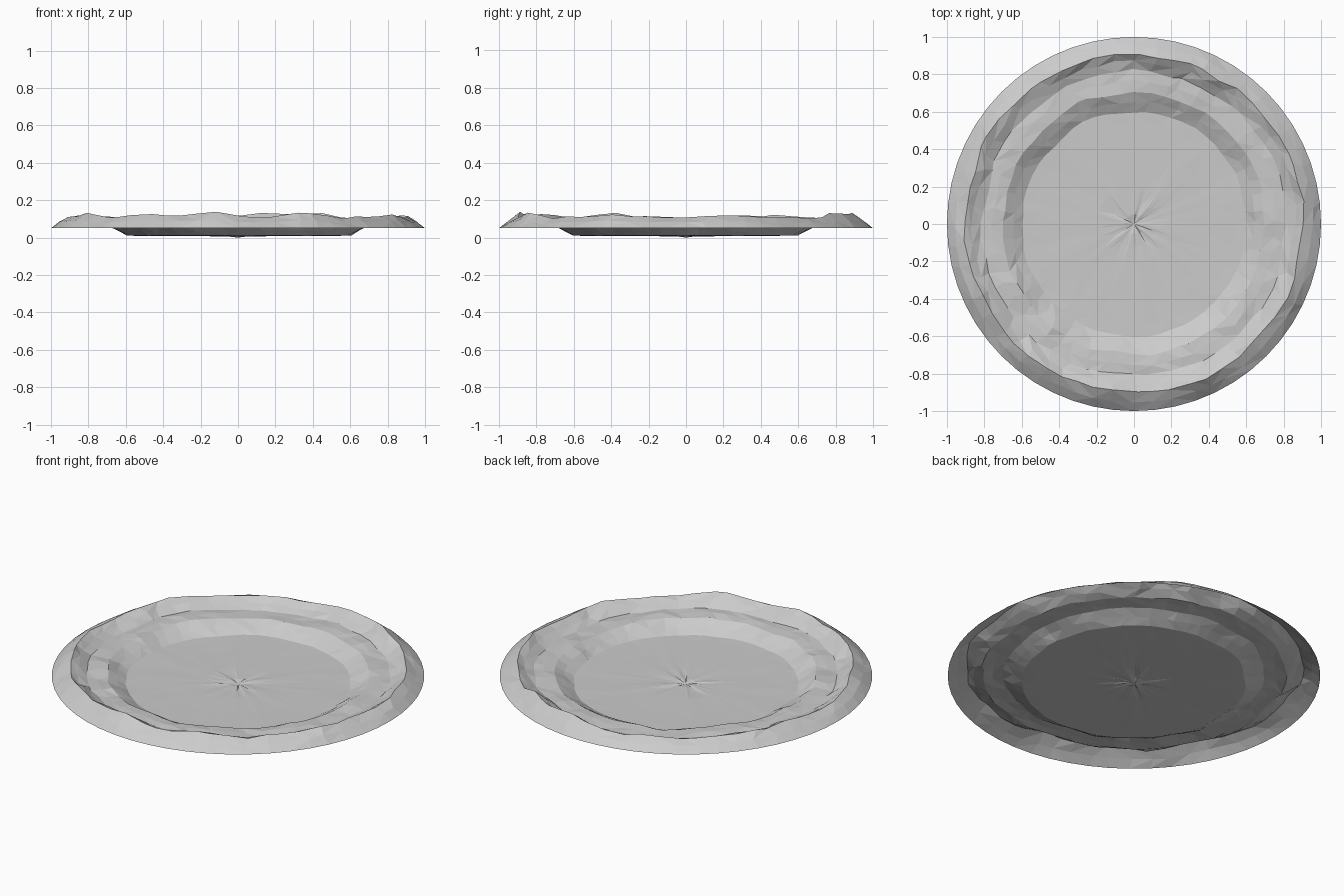
import bpy, bmesh, math, random
from mathutils import Vector, noise

if "Cube" in bpy.data.objects:
    bpy.data.objects.remove(bpy.data.objects["Cube"])

random.seed(7)
SEG = 56

# Crater profile, outside to inside: radius, height, height jitter, radius jitter
PROFILE = [
    (1.00, 0.050, 0.000, 0.000),
    (0.955, 0.085, 0.012, 0.008),
    (0.905, 0.118, 0.022, 0.018),   # outer rim crest
    (0.865, 0.092, 0.018, 0.018),
    (0.815, 0.066, 0.010, 0.018),   # trough behind the rim
    (0.760, 0.068, 0.012, 0.018),
    (0.700, 0.066, 0.012, 0.018),   # inner terrace edge
    (0.650, 0.038, 0.010, 0.014),
    (0.600, 0.011, 0.002, 0.012),   # foot of the inner wall
    (0.540, 0.010, 0.001, 0.010),
    (0.400, 0.009, 0.001, 0.005),
    (0.200, 0.009, 0.001, 0.000),
    (0.120, 0.008, 0.003, 0.000),
    (0.050, 0.008, 0.003, 0.000),
]


def wobble(angle, r, salt, freq=4.0):
    """Smooth noise around the ring plus a little facet jitter."""
    p = Vector((math.cos(angle) * freq, math.sin(angle) * freq, salt + r * 3))
    return 1.3 * noise.noise(p) + random.uniform(-0.3, 0.3)


bm = bmesh.new()
rings = []
for r, z, dz, dr in PROFILE:
    ring = []
    for i in range(SEG):
        a = 2 * math.pi * i / SEG
        if 0 < dr:
            a += random.uniform(-0.25, 0.25) * 2 * math.pi / SEG
        rr = r + dr * wobble(a, r, 20.0)
        zz = max(0.004, z + dz * wobble(a, r, 5.0))
        ring.append(bm.verts.new((rr * math.cos(a), rr * math.sin(a), zz)))
    rings.append(ring)

# Triangulated sheet between neighbouring rings, diagonals mixed
for outer, inner in zip(rings, rings[1:]):
    for i in range(SEG):
        j = (i + 1) % SEG
        a, b, c, d = outer[i], outer[j], inner[j], inner[i]
        if random.random() < 0.5:
            bm.faces.new((a, b, c))
            bm.faces.new((a, c, d))
        else:
            bm.faces.new((a, b, d))
            bm.faces.new((b, c, d))

# Floor centre
centre = bm.verts.new((0, 0, 0))
for i in range(SEG):
    bm.faces.new((rings[-1][i], rings[-1][(i + 1) % SEG], centre))

mesh = bpy.data.meshes.new("crater")
bm.to_mesh(mesh)
bm.free()
crater = bpy.data.objects.new("crater", mesh)
bpy.context.collection.objects.link(crater)
